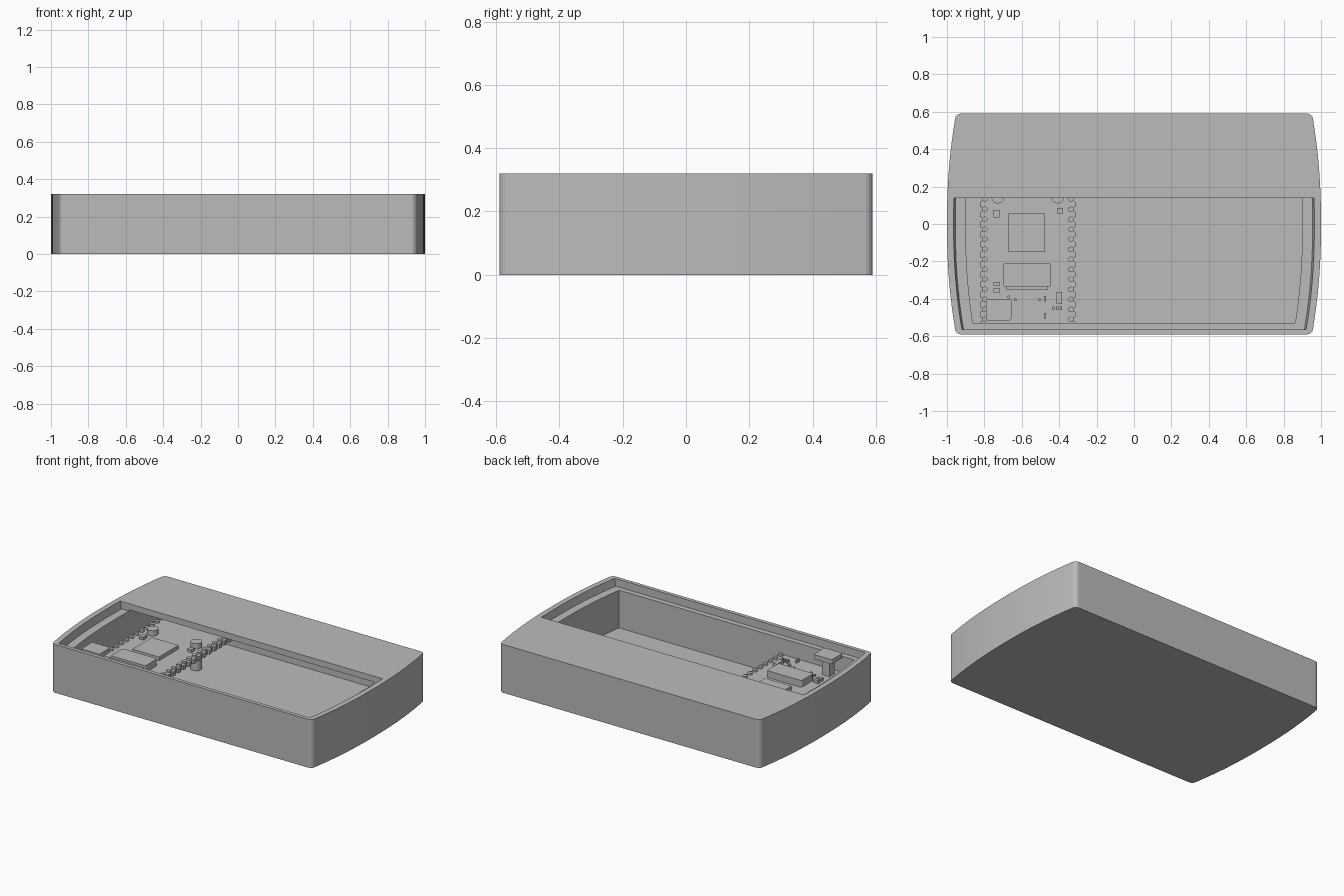
import bpy, bmesh, math
from mathutils import Matrix, Vector

old = bpy.data.objects.get("Cube")
if old:
    bpy.data.objects.remove(old, do_unlink=True)

grey = bpy.data.materials.new("plain_grey")
grey.use_nodes = True
grey.diffuse_color = (0.5, 0.5, 0.5, 1)
grey.node_tree.nodes["Principled BSDF"].inputs["Base Color"].default_value = (0.5, 0.5, 0.5, 1)


def finish(bm, name):
    bmesh.ops.recalc_face_normals(bm, faces=bm.faces)
    mesh = bpy.data.meshes.new(name)
    bm.to_mesh(mesh)
    bm.free()
    mesh.materials.append(grey)
    obj = bpy.data.objects.new(name, mesh)
    bpy.context.collection.objects.link(obj)
    return obj


def prism(name, points, z0, z1, top_scale=1.0):
    """Extrude an outline from z0 to z1, optionally widening the top in x."""
    bm = bmesh.new()
    low = [bm.verts.new((x, y, z0)) for x, y in points]
    high = [bm.verts.new((x * top_scale, y, z1)) for x, y in points]
    bm.faces.new(low[::-1])
    bm.faces.new(high)
    n = len(points)
    for i in range(n):
        j = (i + 1) % n
        bm.faces.new((low[i], low[j], high[j], high[i]))
    return finish(bm, name)


def half_width(y):
    return 1 - 0.045 * (abs(y) / 0.57) ** 2.2


def bowed_outline(inset, y0, y1, r=0.0):
    """Symmetric outline with bowed ends and optional rounded corners."""
    steps = 20
    right = []
    for i in range(steps + 1):
        y = y0 + r + (y1 - y0 - 2 * r) * i / steps
        right.append((half_width(y) - inset, y))
    if r:
        def arc(corner, sign):
            return [(corner[0] - r + r * math.cos(a), corner[1] + sign * r * math.sin(a))
                    for a in (math.pi * k / 10 for k in range(1, 6))]
        right = arc(right[0], -1)[::-1] + right + arc(right[-1], 1)
    return right + [(-x, y) for x, y in reversed(right)]


def cut(target, cutter):
    mod = target.modifiers.new("cut", 'BOOLEAN')
    mod.operation = 'DIFFERENCE'
    mod.solver = 'EXACT'
    mod.object = cutter
    bpy.context.view_layer.objects.active = target
    bpy.ops.object.modifier_apply(modifier=mod.name)
    bpy.data.objects.remove(cutter, do_unlink=True)


# Case: bowed shell, inner cavity running under the roof, stepped opening
case = prism("case", bowed_outline(0, -0.59, 0.59, 0.03), 0, 0.32)
cut(case, prism("cavity_cutter", bowed_outline(0.10, -0.53, 0.53), 0.02, 0.28))
cut(case, prism("opening_cutter", bowed_outline(0.045, -0.565, 0.14), 0.27, 0.33, 1.012))

# Circuit board with scalloped long edges
CX, HALF, TOP = -0.568, 0.255, 0.165
Y0, Y1, PITCH = -0.528, 0.50, 0.0535
pad_ys = [-0.51 + PITCH * i for i in range(19)]
edge = [(HALF, Y0)]
for y in pad_ys:
    for k in range(5):
        a = -math.pi / 2 + math.pi * k / 4
        edge.append((HALF - 0.014 * math.cos(a), y + 0.014 * math.sin(a)))
edge.append((HALF, Y1))
prism("circuit_board", [(CX + x, y) for x, y in edge] + [(CX - x, y) for x, y in reversed(edge)],
      TOP - 0.03, TOP)


def discs(name, spots, r, z0, z1, sides=12):
    bm = bmesh.new()
    for x, y in spots:
        bmesh.ops.create_cone(bm, cap_ends=True, segments=sides, radius1=r, radius2=r, depth=z1 - z0,
                              matrix=Matrix.Translation((x, y, (z0 + z1) / 2)))
    return finish(bm, name)


def box(name, x0, x1, y0, y1, z0, z1, bevel=0.0):
    bm = bmesh.new()
    centre = Vector(((x0 + x1) / 2, (y0 + y1) / 2, (z0 + z1) / 2))
    size = Matrix.Diagonal((x1 - x0, y1 - y0, z1 - z0, 1))
    bmesh.ops.create_cube(bm, size=1, matrix=Matrix.Translation(centre) @ size)
    if bevel:
        upright = [e for e in bm.edges if abs(e.verts[0].co.z - e.verts[1].co.z) > 1e-4]
        bmesh.ops.bevel(bm, geom=upright, offset=bevel, segments=3, affect='EDGES', profile=0.5)
    return finish(bm, name)


# Solder pads and mounting posts
discs("solder_pads", [(CX + s * 0.23, y) for s in (-1, 1) for y in pad_ys], 0.015, TOP - 0.01, TOP + 0.012)
discs("mounting_posts", [(CX + s * 0.16, 0.145) for s in (-1, 1)], 0.035, 0.015, 0.2, 24)
discs("small_vias", [(-0.67, -0.39), (-0.635, -0.405), (-0.505, -0.405)], 0.008, TOP - 0.01, TOP + 0.01, 8)

# Large components
box("main_chip", -0.67, -0.475, -0.15, 0.055, TOP - 0.005, 0.19)
box("card_socket", -0.70, -0.445, -0.335, -0.21, TOP - 0.005, 0.21, 0.012)
box("card_socket_lip", -0.685, -0.46, -0.35, -0.33, TOP - 0.005, 0.195)
box("button_cap", -0.79, -0.655, -0.515, -0.40, 0.27, 0.30, 0.012)
box("button_stem", -0.75, -0.695, -0.485, -0.43, TOP - 0.005, 0.275)

# Small surface components: centre x, centre y, width, depth
small_parts = [
    (-0.735, 0.055, 0.03, 0.04), (-0.395, 0.07, 0.03, 0.03),
    (-0.735, -0.32, 0.035, 0.02), (-0.735, -0.355, 0.035, 0.02),
    (-0.40, -0.395, 0.03, 0.065), (-0.475, -0.40, 0.01, 0.03),
    (-0.475, -0.49, 0.01, 0.03),
]
small_parts += [(-0.43 + 0.02 * i, -0.45, 0.012, 0.02) for i in range(3)]
for i, (x, y, w, d) in enumerate(small_parts):
    box(f"small_component_{i + 1}", x - w / 2, x + w / 2, y - d / 2, y + d / 2, TOP - 0.005, TOP + 0.02)
